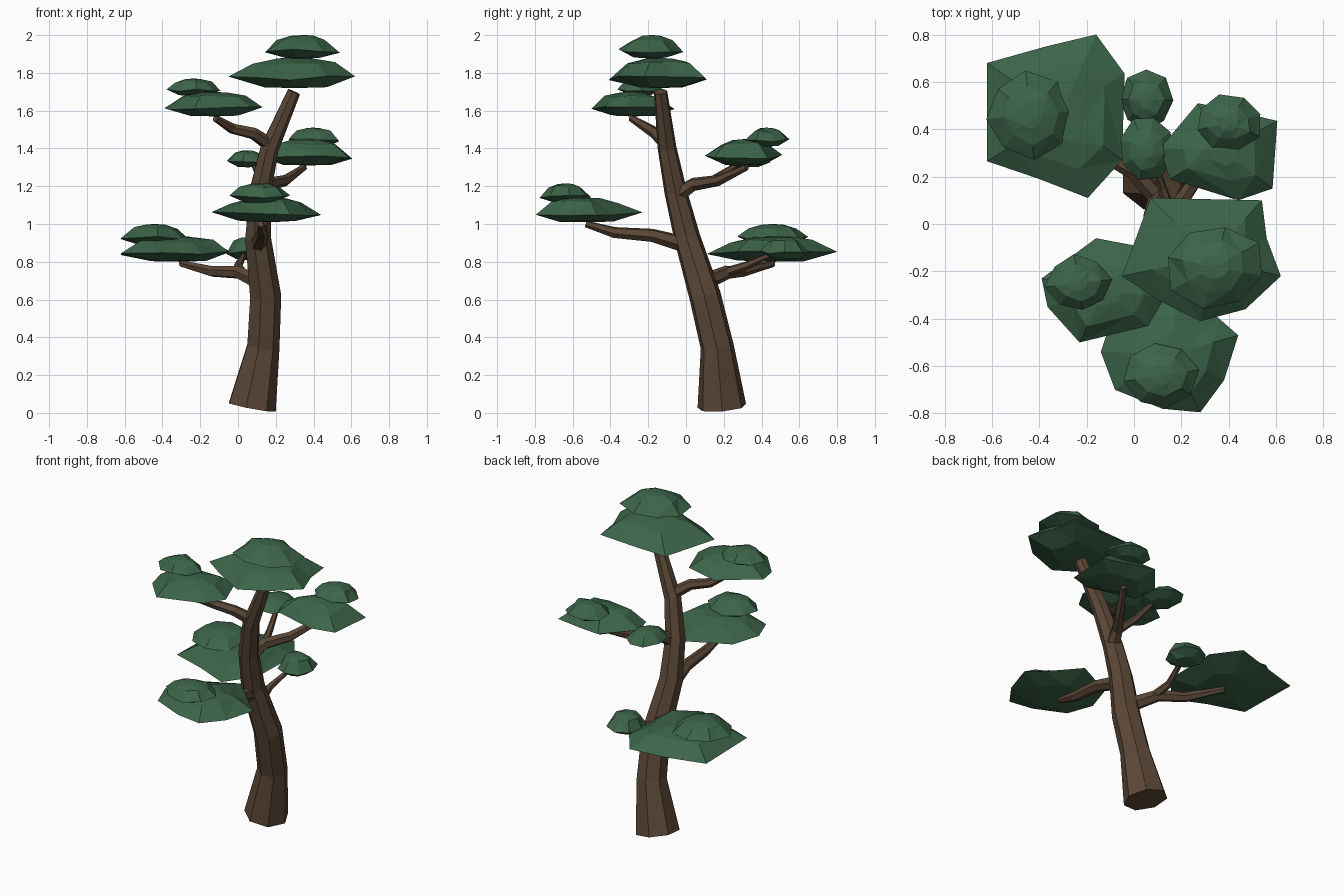
import bpy, bmesh, math, random
from mathutils import Vector

if "Cube" in bpy.data.objects:
    bpy.data.objects.remove(bpy.data.objects["Cube"])

random.seed(4)


def material(name, rgb):
    m = bpy.data.materials.new(name)
    m.diffuse_color = (*rgb, 1)
    m.use_nodes = True
    m.node_tree.nodes["Principled BSDF"].inputs["Base Color"].default_value = m.diffuse_color
    return m


BARK = material("brown bark", (0.105, 0.064, 0.038))
LEAF = material("dark green foliage", (0.045, 0.128, 0.066))


def finish(name, bm, mat):
    bmesh.ops.recalc_face_normals(bm, faces=bm.faces[:])
    me = bpy.data.meshes.new(name)
    bm.to_mesh(me)
    bm.free()
    me.materials.append(mat)
    bpy.context.collection.objects.link(bpy.data.objects.new(name, me))


def skin(bm, rings):
    # join successive closed rings with quads
    for a, b in zip(rings, rings[1:]):
        n = len(a)
        for i in range(n):
            j = (i + 1) % n
            bm.faces.new((a[i], a[j], b[j], b[i]))


def limb(name, pts, radii, sides=6):
    # tapered faceted tube along a path
    bm = bmesh.new()
    P = [Vector(p) for p in pts]
    tans = [(P[min(i + 1, len(P) - 1)] - P[max(i - 1, 0)]).normalized() for i in range(len(P))]
    u = tans[0].orthogonal().normalized()
    if abs(tans[0].z) > 0.8:
        u = Vector((1, 0, 0))
    rings = []
    for p, t, r in zip(P, tans, radii):
        u = (u - t * u.dot(t)).normalized()
        v = t.cross(u)
        rings.append([bm.verts.new(p + r * (u * math.cos(a) + v * math.sin(a)))
                      for a in (2 * math.pi * k / sides for k in range(sides))])
    skin(bm, rings)
    bm.faces.new(rings[0])
    bm.faces.new(rings[-1])
    finish(name, bm, BARK)


def pad(name, outline, z0, z1):
    # flat-bottomed foliage cushion with a sharp low rim and a faceted dome
    bm = bmesh.new()
    h = z1 - z0
    c = sum((Vector(p) for p in outline), Vector((0, 0))) / len(outline)
    rings = []
    for scale, f, jit in ((0.5, 0.04, 0.03), (1.0, 0.33, 0.08), (0.64, 0.8, 0.07), (0.3, 0.97, 0.02)):
        ring = []
        for p in outline:
            s = scale * (1 if scale == 1 else random.uniform(0.92, 1.08))
            q = c + (Vector(p) - c) * s
            ring.append(bm.verts.new((q.x, q.y, z0 + h * (f + random.uniform(-jit, jit)))))
        rings.append(ring)
    skin(bm, rings)
    for ring, z in ((rings[0], z0), (rings[-1], z1)):
        tip = bm.verts.new((c.x, c.y, z))
        for i in range(len(ring)):
            bm.faces.new((ring[i], ring[(i + 1) % len(ring)], tip))
    bmesh.ops.triangulate(bm, faces=bm.faces[:])
    finish(name, bm, LEAF)


def tuft(name, x0, x1, y0, y1, z0, z1, n=8):
    # small oval cushion given by its extents
    cx, cy, rx, ry = (x0 + x1) / 2, (y0 + y1) / 2, (x1 - x0) / 2, (y1 - y0) / 2
    a0 = random.uniform(0, 1)
    out = []
    for k in range(n):
        a, r = a0 + 2 * math.pi * k / n, random.uniform(0.93, 1.07)
        out.append((cx + rx * r * math.cos(a), cy + ry * r * math.sin(a)))
    pad(name, out, z0, z1)


# trunk
limb("trunk",
     [(0.07, 0.19, 0.032), (0.13, 0.165, 0.35), (0.143, 0.10, 0.62), (0.103, 0.005, 0.93),
      (0.115, -0.055, 1.17), (0.165, -0.10, 1.40), (0.295, -0.135, 1.70)],
     [0.132, 0.09, 0.086, 0.071, 0.061, 0.051, 0.036], 7)

# branches and twigs
R = [0.045, 0.036, 0.03, 0.018]
limb("lower_back_branch", [(0.12, 0.09, 0.69), (0.0, 0.22, 0.745), (-0.14, 0.30, 0.75), (-0.30, 0.46, 0.79)], R)
limb("lower_back_twig", [(0.02, 0.20, 0.74), (0.0, 0.32, 0.78), (0.04, 0.48, 0.85)], [0.028, 0.022, 0.014])
limb("front_branch", [(0.105, 0.0, 0.89), (0.125, -0.18, 0.94), (0.13, -0.38, 0.955), (0.12, -0.53, 1.0)], R)
limb("right_back_branch", [(0.12, -0.05, 1.15), (0.16, 0.04, 1.21), (0.25, 0.17, 1.23), (0.35, 0.32, 1.30)], R)
limb("right_back_twig", [(0.16, 0.03, 1.20), (0.12, 0.15, 1.24), (0.08, 0.28, 1.32)], [0.026, 0.02, 0.014])
limb("upper_left_branch", [(0.17, -0.10, 1.42), (0.08, -0.16, 1.48), (-0.03, -0.20, 1.505), (-0.12, -0.29, 1.56)],
     [0.038, 0.032, 0.028, 0.018])

# crown foliage
pad("crown_pad", [(-0.05, -0.22), (0.07, 0.11), (0.30, 0.105), (0.54, 0.10), (0.56, -0.06), (0.62, -0.22),
                  (0.47, -0.36), (0.28, -0.41), (0.10, -0.32)], 1.72, 1.88)
tuft("crown_tuft", 0.13, 0.55, -0.36, 0.0, 1.875, 2.0)

# lower back foliage
pad("lower_back_pad", [(-0.62, 0.265), (-0.62, 0.68), (-0.37, 0.75), (-0.16, 0.80), (-0.04, 0.635),
                       (-0.05, 0.27), (-0.195, 0.11), (-0.40, 0.19)], 0.80, 0.935)
tuft("lower_back_tuft", -0.62, -0.26, 0.28, 0.64, 0.89, 1.0)
tuft("lower_back_side_tuft", -0.06, 0.16, 0.40, 0.65, 0.81, 0.93)

# front foliage
pad("front_pad", [(-0.14, -0.54), (-0.08, -0.70), (0.12, -0.78), (0.28, -0.795), (0.38, -0.66), (0.44, -0.47),
                  (0.36, -0.40), (0.18, -0.23), (-0.08, -0.36)], 1.01, 1.14)
tuft("front_tuft", -0.04, 0.27, -0.78, -0.50, 1.11, 1.215)

# upper left foliage
pad("upper_left_pad", [(-0.39, -0.23), (-0.365, -0.35), (-0.23, -0.50), (0.06, -0.43), (0.13, -0.31),
                       (0.05, -0.10), (-0.16, -0.06)], 1.57, 1.70)
tuft("upper_left_tuft", -0.37, -0.10, -0.37, -0.13, 1.68, 1.77)

# right back foliage
pad("right_back_pad", [(0.11, 0.32), (0.27, 0.51), (0.42, 0.48), (0.605, 0.435), (0.585, 0.15), (0.44, 0.10),
                       (0.15, 0.19)], 1.31, 1.45)
tuft("right_back_tuft", 0.26, 0.54, 0.31, 0.55, 1.41, 1.51)
tuft("right_back_side_tuft", -0.06, 0.17, 0.18, 0.46, 1.30, 1.39)
